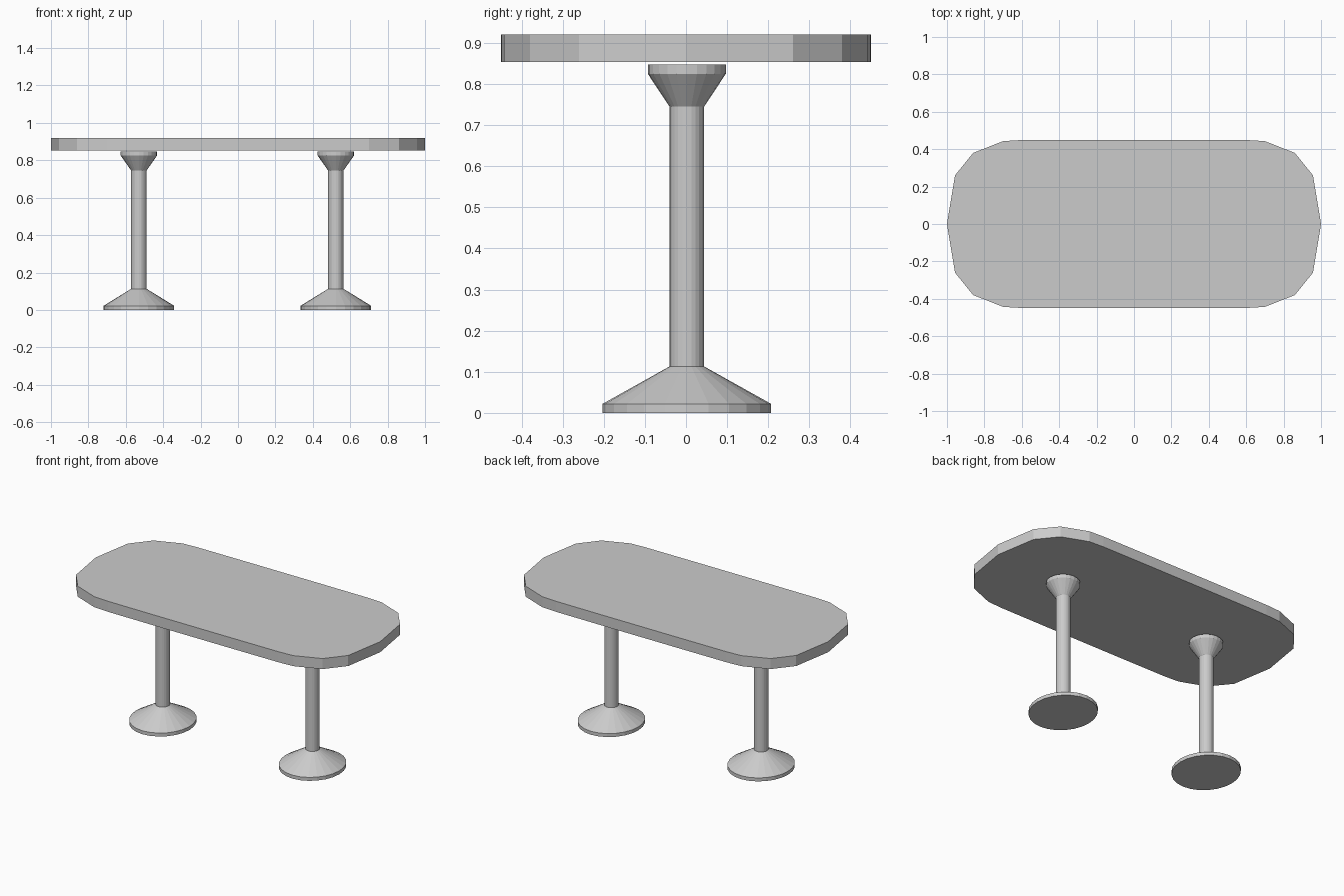
import bpy, bmesh, math

if "Cube" in bpy.data.objects:
    bpy.data.objects.remove(bpy.data.objects["Cube"])


def make_object(name, bm):
    bmesh.ops.recalc_face_normals(bm, faces=bm.faces)
    mesh = bpy.data.meshes.new(name)
    bm.to_mesh(mesh)
    bm.free()
    obj = bpy.data.objects.new(name, mesh)
    bpy.context.collection.objects.link(obj)
    return obj


def loft(name, rings):
    """Skin a stack of equal-length rings and cap both ends."""
    bm = bmesh.new()
    loops = [[bm.verts.new(p) for p in ring] for ring in rings]
    n = len(loops[0])
    for a, b in zip(loops, loops[1:]):
        for i in range(n):
            j = (i + 1) % n
            bm.faces.new((a[i], a[j], b[j], b[i]))
    bm.faces.new(loops[0][::-1])
    bm.faces.new(loops[-1])
    return make_object(name, bm)


# Table top: quarter outline mirrored to a closed, faceted oval
quarter = [(0.957, 0.26), (0.86, 0.38), (0.70, 0.443), (0.60, 0.449), (0.25, 0.45)]
upper = [(1, 0)] + quarter + [(-x, y) for x, y in reversed(quarter)]
outline = upper + [(-x, -y) for x, y in upper]
loft("table_top", [[(x, y, z) for x, y in outline] for z in (0.853, 0.92)])

# Pedestals: foot, column and flared cap as (x radius, y radius, height)
profile = [(0.189, 0.205, 0), (0.189, 0.205, 0.022), (0.041, 0.042, 0.113),
           (0.041, 0.042, 0.745), (0.097, 0.095, 0.825), (0.097, 0.095, 0.847)]
SIDES = 24
for name, cx in (("left_pedestal", -0.53), ("right_pedestal", 0.523)):
    rings = []
    for rx, ry, z in profile:
        angles = [2 * math.pi * i / SIDES for i in range(SIDES)]
        rings.append([(cx + rx * math.cos(a), 0.002 + ry * math.sin(a), z) for a in angles])
    loft(name, rings)
